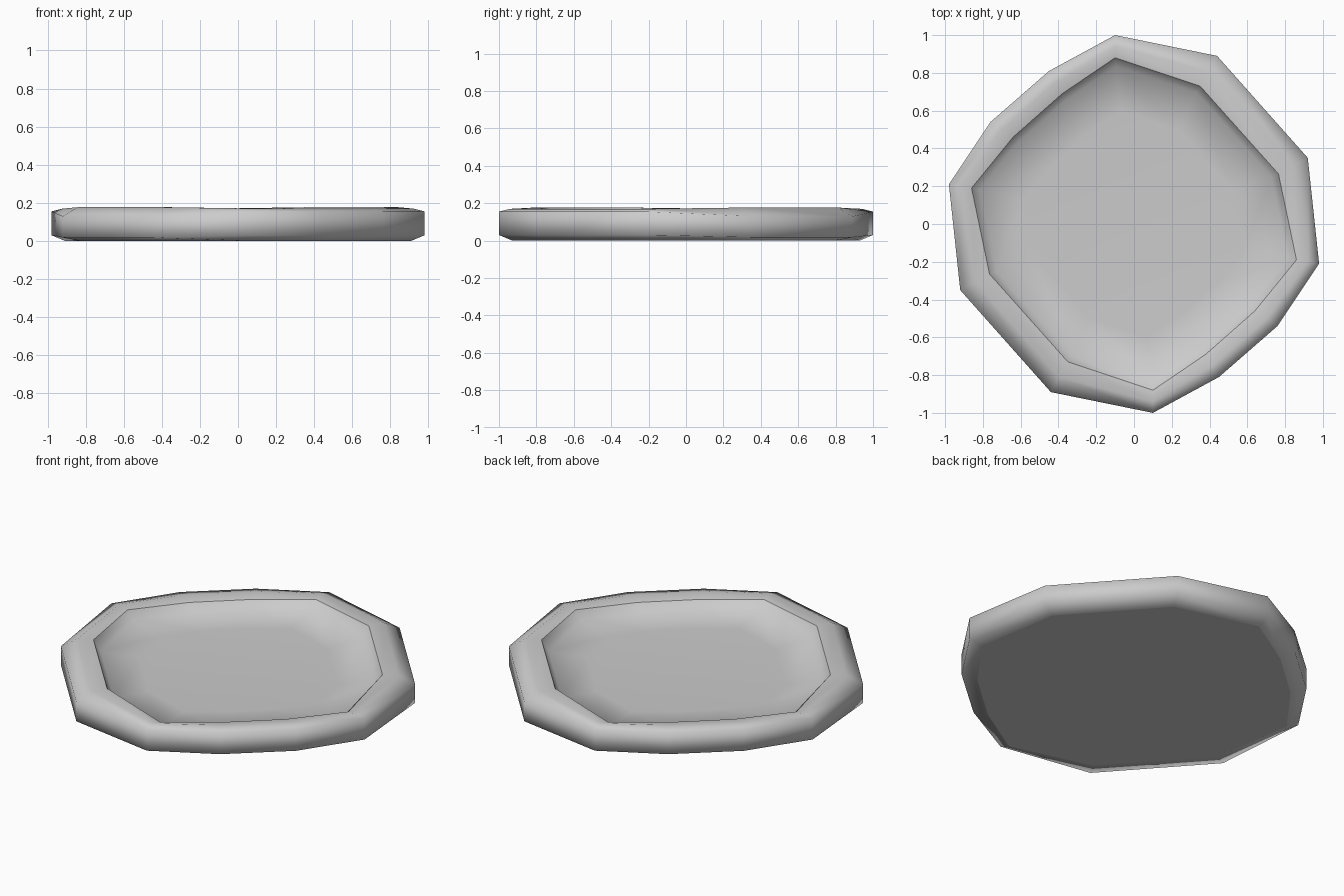
import bpy, bmesh
from mathutils import Vector

if "Cube" in bpy.data.objects:
    bpy.data.objects.remove(bpy.data.objects["Cube"])

# Half of the twelve-sided outline (other half is the 180 degree rotation)
outer_half = [(-0.10, 1.0), (0.44, 0.89), (0.92, 0.35),
              (0.98, -0.21), (0.76, -0.54), (0.45, -0.81)]
inner_half = [(-0.10, 0.88), (0.35, 0.73), (0.765, 0.265),
              (0.86, -0.19), (0.64, -0.46), (0.38, -0.69)]


def full(half):
    return [Vector(p) for p in half] + [-Vector(p) for p in half]


outer, inner = full(outer_half), full(inner_half)
raised = {1, 2, 7, 8}          # corners where the lip stands a little higher


def ring(bm, blend, scale, low, high):
    """Ring between inner (0) and outer (1) outline, scaled, with two heights."""
    verts = []
    for i in range(12):
        p = inner[i].lerp(outer[i], blend) * scale
        verts.append(bm.verts.new((p.x, p.y, high if i in raised else low)))
    return verts


bm = bmesh.new()
rings = [
    ring(bm, 0.4, 1.0, 0.0, 0.0),        # underside edge
    ring(bm, 1, 1.0, 0.03, 0.018),       # outer wall, bottom
    ring(bm, 1, 1.0, 0.155, 0.13),       # outer wall, top
    ring(bm, 0.5, 1.0, 0.17, 0.177),     # lip crown
    ring(bm, 0, 1.0, 0.156, 0.177),      # lip inner edge
    ring(bm, 0, 0.95, 0.112, 0.112),     # recess wall foot
    ring(bm, 0, 0.68, 0.10, 0.10),       # recess floor edge
]
for a, b in zip(rings, rings[1:]):
    for i in range(12):
        j = (i + 1) % 12
        bm.faces.new((a[i], a[j], b[j], b[i]))
bm.faces.new(rings[0])
bm.faces.new(rings[-1])
bmesh.ops.recalc_face_normals(bm, faces=bm.faces)

# Smooth everywhere, with a crease on the lip inner edge and underside edge
for f in bm.faces:
    f.smooth = True
for r in (rings[0], rings[4]):
    for i in range(12):
        e = bm.edges.get((r[i], r[(i + 1) % 12]))
        e.smooth = False

mesh = bpy.data.meshes.new("shallow_dish")
bm.to_mesh(mesh)
bm.free()
dish = bpy.data.objects.new("shallow_dish", mesh)
bpy.context.collection.objects.link(dish)

mat = bpy.data.materials.new("light_grey")
mat.diffuse_color = (0.6, 0.6, 0.6, 1)
mat.use_nodes = True
mat.node_tree.nodes["Principled BSDF"].inputs["Base Color"].default_value = mat.diffuse_color
mesh.materials.append(mat)
